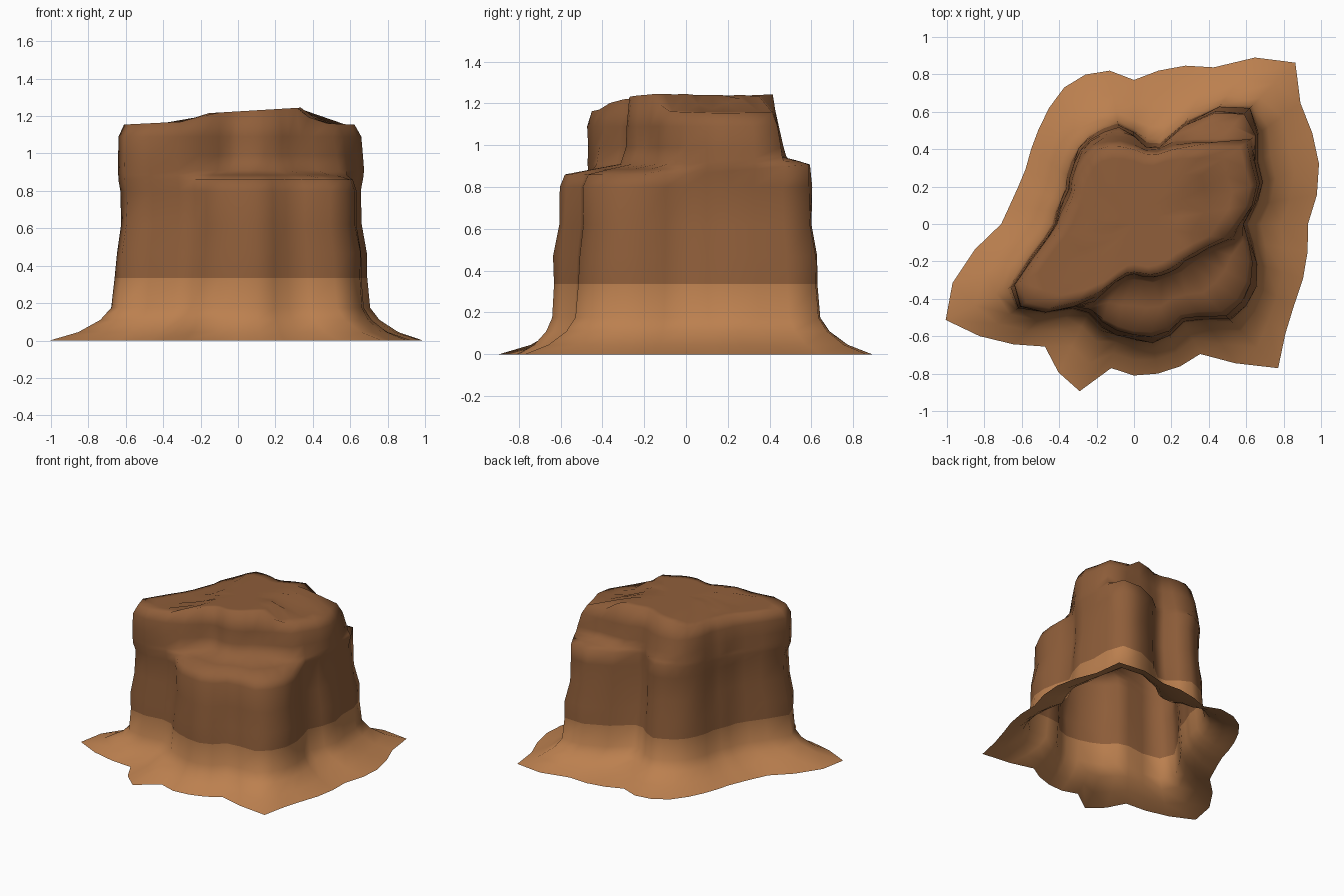
import bpy
import bmesh
import random
from math import cos, sin, tau

default_cube = bpy.data.objects.get("Cube")
if default_cube:
    bpy.data.objects.remove(default_cube, do_unlink=True)

random.seed(4)


def make_material(name, colour):
    material = bpy.data.materials.new(name)
    material.use_nodes = True
    material.diffuse_color = (*colour, 1)
    material.node_tree.nodes["Principled BSDF"].inputs["Base Color"].default_value = (*colour, 1)
    return material


def radii(text):
    """Read outline radii, in hundredths, counter-clockwise from +x."""
    return [int(word) / 100 for word in text.split()]


def clamp(value):
    return max(0.0, min(1.0, value))


def mix(outline_a, outline_b, amount):
    return [a + (b - a) * amount for a, b in zip(outline_a, outline_b)]


def scaled(outline, factor):
    return [r * factor for r in outline]


# Ground plan of the sandy skirt, the lower cliff and the upper cliff
SKIRT = radii("93 99 104 107 110 122 110 94 89 83 77 83 84 82 77 72 68 65 65 67 "
              "71 86 102 113 102 91 81 89 94 78 81 81 80 78 92 109 100 96 95 94")
CLIFF = radii("59 65 71 73 81 86 76 60 43 42 48 53 52 51 49 46 43 40 40 41 "
              "42 47 57 72 75 66 55 52 56 59 61 63 62 58 62 71 73 72 68 63")
CROWN = radii("56 64 69 70 74 62 54 47 41 40 42 44 46 47 46 43 41 38 38 39 "
              "41 46 56 72 75 67 54 43 33 28 27 28 30 31 32 33 34 37 42 51")
SIDES = len(CLIFF)
SAND_HEIGHT = 0.335


def terrace(ledge, slope):
    """Step in sharply where the plans differ widely, lean in gently elsewhere."""
    outline = []
    for lower, upper in zip(CLIFF, CROWN):
        sharp = clamp((lower - upper - 0.06) / 0.1)
        amount = slope + (ledge - slope) * sharp
        outline.append(lower + (upper - lower) * amount)
    return outline


def top_height(x):
    """The summit is a raised, gently tilted slab between two lower shoulders."""
    shoulder = 1.185 - 0.05 * abs(x)
    slab = 1.225 + 0.06 * x
    raised = clamp((x + 0.24) / 0.08) * clamp((0.4 - x) / 0.06)
    return shoulder + (slab - shoulder) * raised


def add_ring(bm, outline, height, rough=0.0, lift=0.0):
    ring = []
    for i, radius in enumerate(outline):
        angle = tau * i / SIDES
        r = radius + random.uniform(-rough, rough)
        x, y = r * cos(angle), r * sin(angle)
        z = top_height(x) if height is None else height + lift * max(0, y)
        ring.append(bm.verts.new((x, y, z)))
    return ring


def bridge(bm, lower, upper):
    for i in range(SIDES):
        j = (i + 1) % SIDES
        bm.faces.new((lower[i], lower[j], upper[j], upper[i]))


bm = bmesh.new()
rings = []

# Skirt sweeping up into the lower cliff
for spread, height in ((1, 0), (0.58, 0.045), (0.26, 0.11), (0.1, 0.175), (0.05, SAND_HEIGHT)):
    rings.append(add_ring(bm, mix(CLIFF, SKIRT, spread), height))

# Lower cliff
for factor, height in ((1.015, 0.47), (0.98, 0.62), (0.975, 0.8)):
    rings.append(add_ring(bm, scaled(CLIFF, factor), height, 0.006))

# Ledge, higher at the back, and the upper cliff
for ledge, slope, height in ((0.12, 0.1, 0.86), (0.5, 0.2, 0.885), (0.92, 0.3, 0.91),
                             (1, 0.5, 0.99), (1, 0.9, 1.09)):
    rings.append(add_ring(bm, terrace(ledge, slope), height, 0.004, 0.08 * (height < 0.95)))

# Rounded rim and summit
for factor in (0.95, 0.8, 0.6, 0.4, 0.2):
    rings.append(add_ring(bm, scaled(CROWN, factor), None))

for lower, upper in zip(rings, rings[1:]):
    bridge(bm, lower, upper)
centre = bm.verts.new((0, 0, top_height(0)))
for i in range(SIDES):
    bm.faces.new((rings[-1][i], rings[-1][(i + 1) % SIDES], centre))

# Sand below the line, rock above it
for face in bm.faces:
    face.smooth = True
    face.material_index = int(face.calc_center_median().z > SAND_HEIGHT)

mesh = bpy.data.meshes.new("rock_butte")
bm.to_mesh(mesh)
bm.free()
mesh.materials.append(make_material("light_sand", (0.50, 0.215, 0.078)))
mesh.materials.append(make_material("brown_rock", (0.275, 0.112, 0.042)))
butte = bpy.data.objects.new("rock_butte", mesh)
bpy.context.collection.objects.link(butte)
